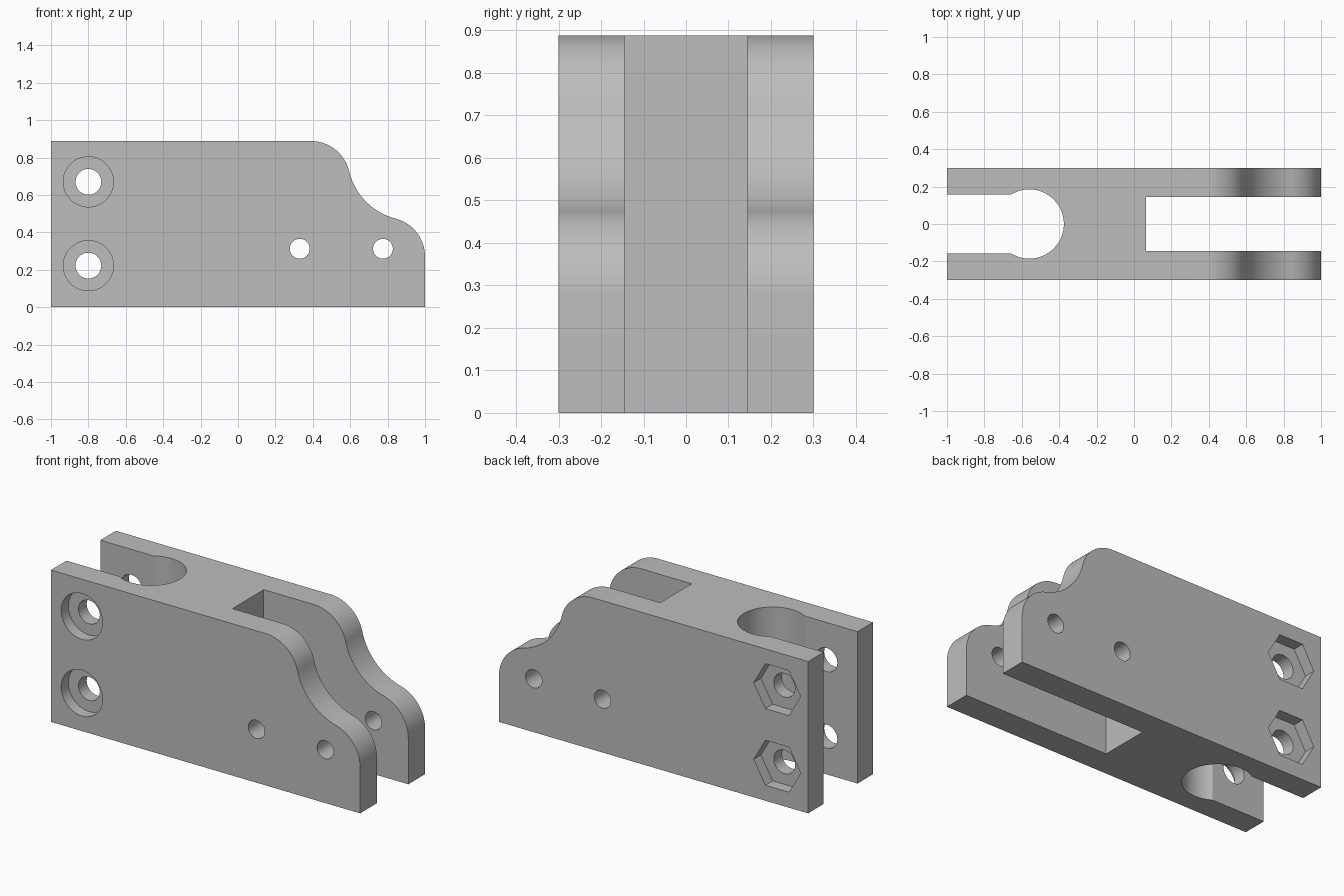
import bpy, bmesh
from math import sin, cos, pi, radians, atan2, hypot, sqrt
from mathutils import Vector

if "Cube" in bpy.data.objects:
    bpy.data.objects.remove(bpy.data.objects["Cube"])

HEIGHT, HALF = 0.888, 0.3

grey = bpy.data.materials.new("plain grey")
grey.use_nodes = True
colour = (0.51, 0.51, 0.51, 1)
grey.diffuse_color = colour
grey.node_tree.nodes["Principled BSDF"].inputs["Base Color"].default_value = colour


def arc(cx, cy, r, a0, a1, steps):
    angles = [a0 + (a1 - a0) * i / steps for i in range(steps + 1)]
    return [(cx + r * cos(a), cy + r * sin(a)) for a in angles]


def prism(name, outline, axis, lo, hi):
    """Extrude a closed outline along y (outline in xz) or z (outline in xy)."""
    place = (lambda u, v, d: (u, d, v)) if axis == "y" else (lambda u, v, d: (u, v, d))
    bm = bmesh.new()
    face = bm.faces.new([bm.verts.new(place(u, v, lo)) for u, v in outline])
    ext = bmesh.ops.extrude_face_region(bm, geom=[face])
    moved = [g for g in ext["geom"] if isinstance(g, bmesh.types.BMVert)]
    bmesh.ops.translate(bm, verts=moved, vec=Vector(place(0, 0, hi - lo)))
    bmesh.ops.recalc_face_normals(bm, faces=bm.faces)
    mesh = bpy.data.meshes.new(name)
    bm.to_mesh(mesh)
    bm.free()
    mesh.materials.append(grey)
    obj = bpy.data.objects.new(name, mesh)
    bpy.context.collection.objects.link(obj)
    return obj


def disc(x, z, r, sides=48):
    return arc(x, z, r, 0, 2 * pi, sides)[:-1]


# Side profile: two rounded shoulders joined by a tangent hollow
r = 0.21
upper, lower = Vector((0.39, HEIGHT - r)), Vector((1 - r, 0.27))
hollow_r = 0.343
mid, span = (upper + lower) / 2, lower - upper
out = Vector((-span.y, span.x)).normalized()
hollow = mid + out * sqrt((r + hollow_r) ** 2 - (span.length / 2) ** 2)
to_up, to_low = hollow - upper, hollow - lower
a_up, a_low = atan2(to_up.y, to_up.x), atan2(to_low.y, to_low.x)
profile = [(-1, 0), (1, 0)]
profile += arc(*lower, r, 0, a_low, 20)
profile += arc(*hollow, hollow_r, a_low - pi, a_up - pi, 24)[1:-1]
profile += arc(*upper, r, a_up, pi / 2, 20)
profile.append((-1, HEIGHT))
body = prism("clevis_bracket", profile, "y", -HALF, HALF)

# Slots cut from top to bottom
key_half, key_r, key_x = 0.157, 0.185, -0.56
start = pi - atan2(key_half, sqrt(key_r ** 2 - key_half ** 2))
keyhole = [(-1.2, key_half)] + arc(key_x, 0, key_r, start, -start, 64) + [(-1.2, -key_half)]
fork = [(0.065, -0.145), (1.2, -0.145), (1.2, 0.145), (0.065, 0.145)]
cutters = [prism("keyhole_cutter", keyhole, "z", -0.2, 1.2),
           prism("fork_cutter", fork, "z", -0.2, 1.2)]

# Bolt holes with round front recesses and hexagonal nut pockets at the back
depth = 0.067
for z in (0.222, 0.67):
    cutters += [prism("bolt_cutter", disc(-0.8, z, 0.069), "y", -0.5, 0.5),
                prism("bolt_head_cutter", disc(-0.8, z, 0.134, 64), "y", -0.5, depth - HALF),
                prism("nut_cutter", disc(-0.8, z, 0.152, 6), "y", HALF - depth, 0.5)]

# Pin holes through the fork cheeks
for x in (0.33, 0.775):
    cutters.append(prism("pin_cutter", disc(x, 0.312, 0.053), "y", -0.5, 0.5))

bpy.context.view_layer.objects.active = body
for cutter in cutters:
    mod = body.modifiers.new("cut", "BOOLEAN")
    mod.operation, mod.solver, mod.object = "DIFFERENCE", "EXACT", cutter
    bpy.ops.object.modifier_apply(modifier=mod.name)
    bpy.data.objects.remove(cutter)

# Smooth curved walls, keep sharp edges
bpy.ops.object.select_all(action="DESELECT")
body.select_set(True)
bpy.ops.object.shade_smooth_by_angle(angle=radians(25))
